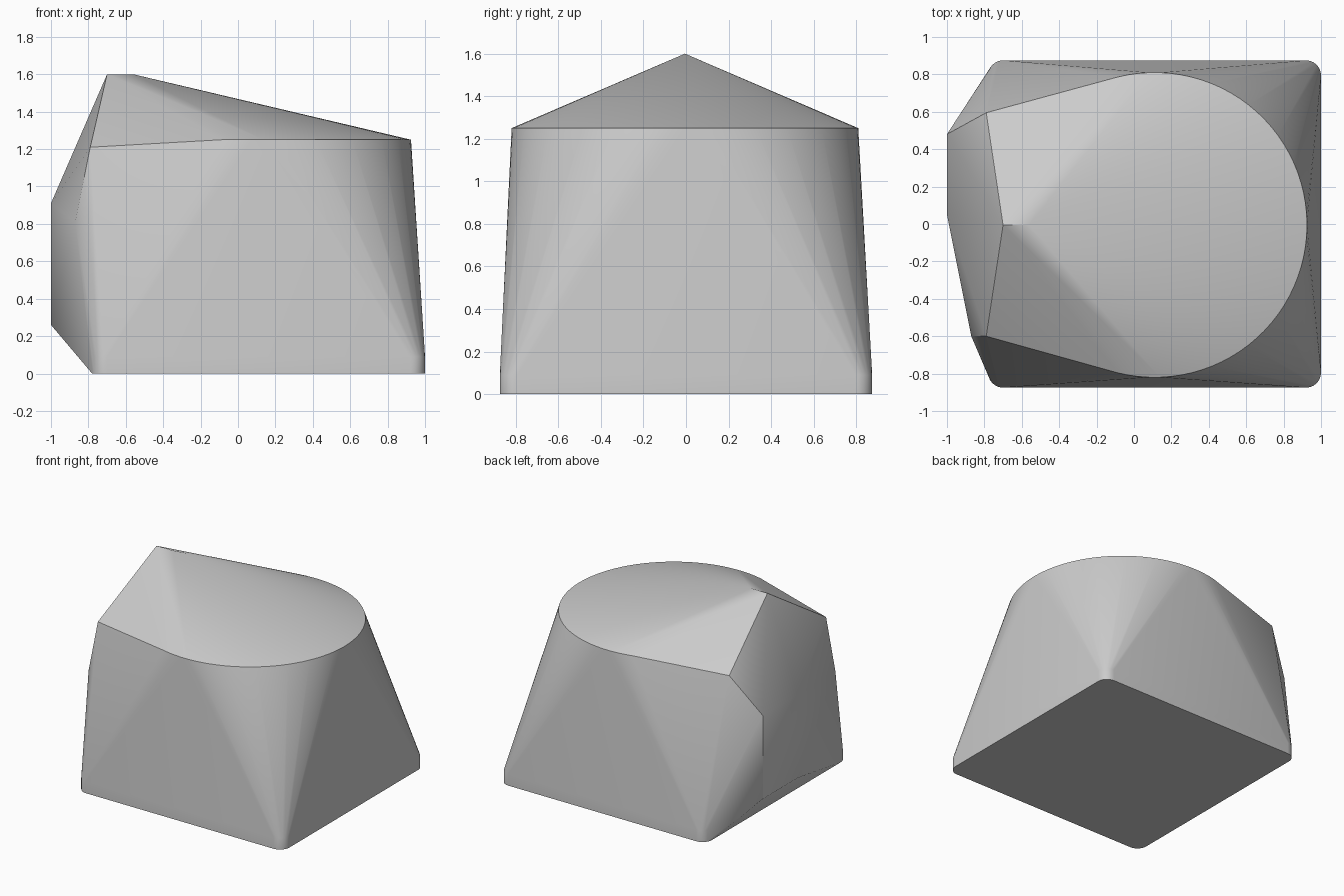
import bpy, bmesh
from math import cos, sin, pi, radians

cube = bpy.data.objects.get("Cube")
if cube:
    bpy.data.objects.remove(cube)

GREY = (0.6, 0.6, 0.6, 1)
mat = bpy.data.materials.new("plain grey")
mat.use_nodes = True
mat.diffuse_color = GREY
mat.node_tree.nodes["Principled BSDF"].inputs["Base Color"].default_value = GREY


def arc(cx, cy, z, r, start, end, steps):
    """Points along a horizontal arc, angles in degrees."""
    angles = [radians(start + (end - start) * i / steps) for i in range(steps + 1)]
    return [(cx + r * cos(a), cy + r * sin(a), z) for a in angles]


points = []

# Rounded rectangular foot with a short upright rim
R = 0.08
corners = [(0.92, 0.795, 0), (-0.70, 0.795, 90), (-0.70, -0.795, 180), (0.92, -0.795, 270)]
for x, y, start in corners:
    for z in (0, 0.09):
        if z and x < 0:
            continue
        points += arc(x, y, z, R, start, start + 90, 6)
for y in (-0.795, 0.795):
    points += arc(-0.70, y, 0.09, R, 90 if y > 0 else 180, 180 if y > 0 else 270, 6)

# Round shoulder
points += arc(0.11, -0.005, 1.25, 0.815, -104, 104, 52)

# Short roof ridge and its eaves
points += [(-0.70, -0.005, 1.6), (-0.56, -0.005, 1.6)]
points += [(-0.79, y, 1.21) for y in (-0.6, 0.595)]

# Offset flat nose and the side corner beside it
points += [(-1, y, z) for y in (0.05, 0.48) for z in (0.26, 0.91)]
points.append((-0.87, -0.6, 0.81))

# Stretch one skin over all the outlines
bm = bmesh.new()
for p in points:
    bm.verts.new(p)
hull = bmesh.ops.convex_hull(bm, input=bm.verts)
loose = {v for v in hull["geom_interior"] + hull["geom_unused"]
         if isinstance(v, bmesh.types.BMVert)}
bmesh.ops.delete(bm, geom=list(loose), context='VERTS')
bmesh.ops.dissolve_limit(bm, angle_limit=radians(0.2), verts=bm.verts, edges=bm.edges)
bmesh.ops.recalc_face_normals(bm, faces=bm.faces)
mesh = bpy.data.meshes.new("body")
bm.to_mesh(mesh)
bm.free()

body = bpy.data.objects.new("body", mesh)
bpy.context.collection.objects.link(body)
mesh.materials.append(mat)
bpy.context.view_layer.objects.active = body
body.select_set(True)
bpy.ops.object.shade_smooth_by_angle(angle=radians(30))
